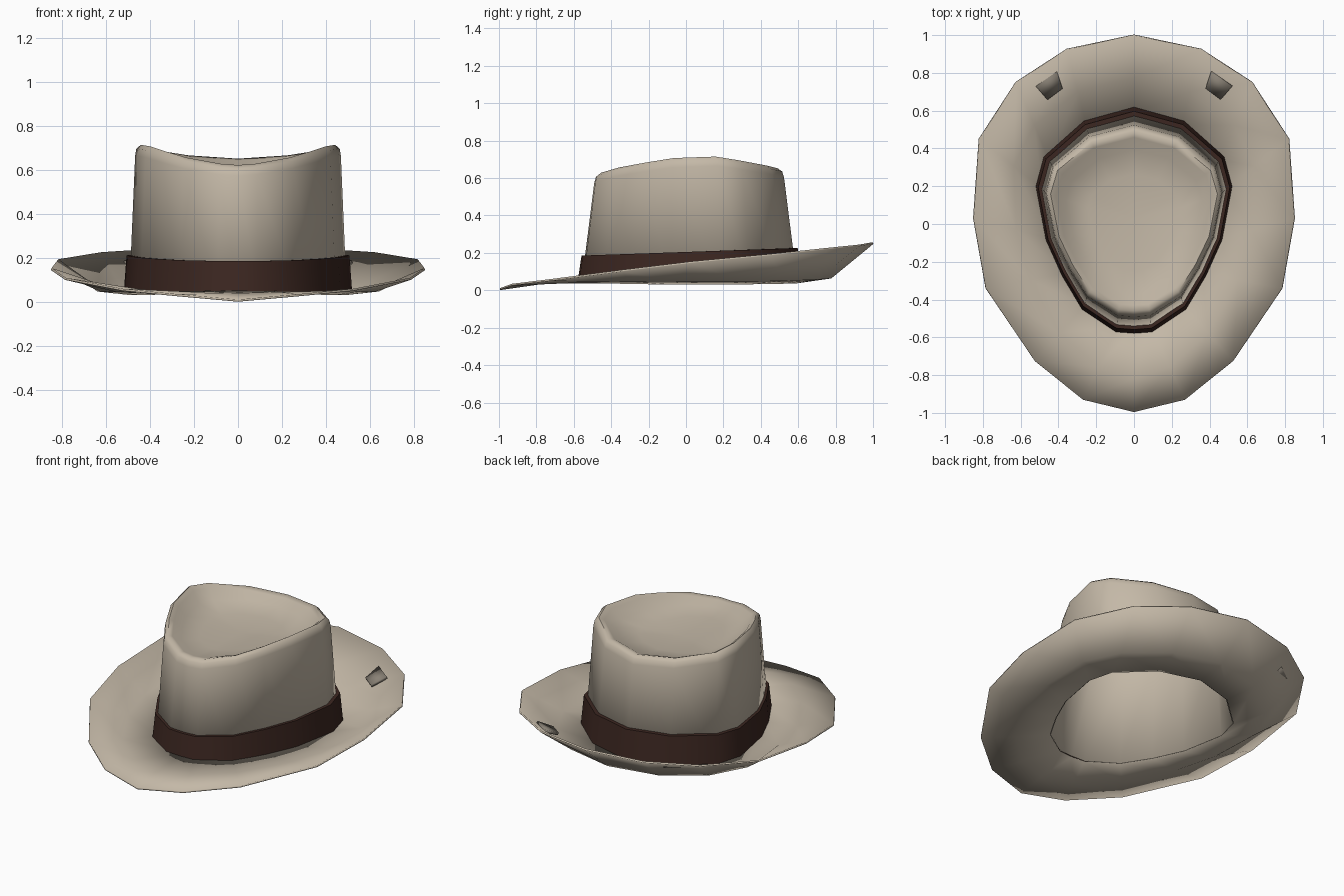
import bpy, bmesh

if "Cube" in bpy.data.objects:
    bpy.data.objects.remove(bpy.data.objects["Cube"])

# Half outlines, back centre -> right side -> front centre (16 columns when mirrored)
HEAD = [(0, .59), (.25, .52), (.45, .34), (.49, .19), (.44, -.08),
        (.36, -.26), (.26, -.43), (.09, -.545), (0, -.552)]
RIM = [(0, 1), (.355, .925), (.625, .75), (.82, .45), (.85, .03),
       (.785, -.34), (.525, -.725), (.27, -.93), (0, -.995)]
RIM_Z = [.253, .24, .222, .19, .15, .105, .055, .03, .006]
MID_Z = [.068, .062, .055, .052, .052, .05, .045, .04, .035]
MID_T = [.45, .45, .45, .45, .45, .45, .5, .55, .6]
CREST_Z = [.647, .662, .69, .71, .702, .678, .652, .624, .618]


def material(name, color):
    m = bpy.data.materials.new(name)
    m.diffuse_color = (*color, 1)
    m.use_nodes = True
    m.node_tree.nodes["Principled BSDF"].inputs["Base Color"].default_value = m.diffuse_color
    return m


FELT = material("felt", (.55, .48, .385))
LEATHER = material("dark_ribbon", (.045, .02, .015))
SHADE = material("shaded_felt", (.25, .22, .18))


def mirror_ring(half):
    return half + [(-x, y, z) for x, y, z in half[-2:0:-1]]


def scaled(sx, sy, zs):
    """Head outline scaled, with one height per column."""
    return mirror_ring([(x * sx, y * sy, z) for (x, y), z in zip(HEAD, zs)])


def finish(bm, name, mat, thick=0, angle=60):
    bmesh.ops.recalc_face_normals(bm, faces=bm.faces)
    me = bpy.data.meshes.new(name)
    bm.to_mesh(me)
    bm.free()
    ob = bpy.data.objects.new(name, me)
    bpy.context.collection.objects.link(ob)
    me.materials.append(mat)
    if thick:
        mod = ob.modifiers.new("thickness", 'SOLIDIFY')
        mod.thickness, mod.offset = thick, 0
    bpy.ops.object.select_all(action='DESELECT')
    ob.select_set(True)
    bpy.context.view_layer.objects.active = ob
    bpy.ops.object.shade_smooth_by_angle(angle=angle * 3.14159 / 180)
    return ob


def loft(name, rings, mat, thick=0, angle=60, cap=None, closed=False):
    bm = bmesh.new()
    rows = [[bm.verts.new(p) for p in r] for r in rings]
    n = len(rows[0])
    pairs = list(zip(rows, rows[1:])) + ([(rows[-1], rows[0])] if closed else [])
    for a, b in pairs:
        for i in range(n):
            j = (i + 1) % n
            bm.faces.new((a[i], a[j], b[j], b[i]))
    if cap:
        c = bm.verts.new(cap)
        for i in range(n):
            bm.faces.new((rows[-1][i], rows[-1][(i + 1) % n], c))
    return finish(bm, name, mat, thick, angle)


# Brim: flat by the head opening, rising at the sides and back, dipping in front
inner = scaled(1, 1, [.042, .04, .037, .036, .036, .038, .042, .046, .048])
middle = mirror_ring([(h[0] + (r[0] - h[0]) * t, h[1] + (r[1] - h[1]) * t, z)
                      for h, r, t, z in zip(HEAD, RIM, MID_T, MID_Z)])
outer = mirror_ring([(x, y, z) for (x, y), z in zip(RIM, RIM_Z)])
loft("brim", [inner, middle, outer], FELT, .01)

# Crown: tapered wall, rounded crest and sunken top


def crest(drop):
    return [z - drop for z in CREST_Z]


def sunk(mix, floor=.59):
    return [z + (floor - z) * mix for z in CREST_Z]


crown = [inner,
         scaled(.945, .88, crest(.045)),
         scaled(.935, .865, crest(.015)),
         scaled(.9, .83, crest(0)),
         scaled(.85, .78, sunk(.15)),
         scaled(.74, .67, sunk(.65)),
         scaled(.5, .45, sunk(1))]
loft("crown", crown, FELT, .01, cap=(0, .03, .587))

# Ribbon band around the foot of the crown
top_z = [.205 + .035 * y for x, y in HEAD]
low_z = [.045] * 9
loft("hat_band", [scaled(1.06, 1.05, low_z), scaled(1.035, 1.012, top_z),
                  scaled(.985, .967, top_z), scaled(1.0, .995, low_z)],
     LEATHER, angle=35, closed=True)

# Small square patches on the back of the brim
for side, s in (("right", 1), ("left", -1)):
    bm = bmesh.new()
    bm.faces.new([bm.verts.new((s * x, y, z)) for x, y, z in
                  ((.41, .81, .185), (.52, .73, .18), (.46, .66, .137), (.38, .72, .14))])
    finish(bm, "brim_patch_" + side, SHADE, .016, 30)
